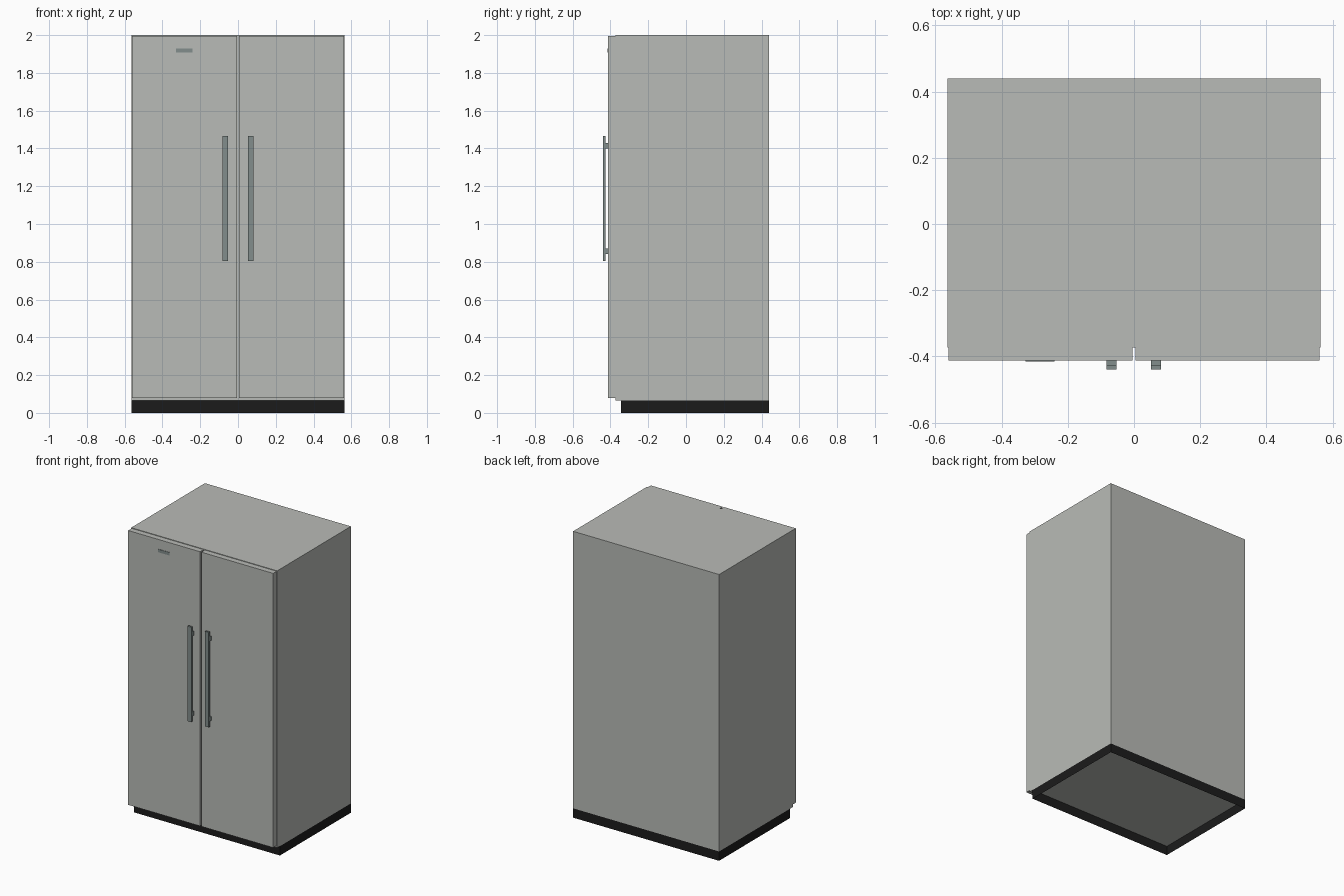
import bpy, bmesh

if "Cube" in bpy.data.objects:
    bpy.data.objects.remove(bpy.data.objects["Cube"])


def material(name, rgb):
    m = bpy.data.materials.new(name)
    m.diffuse_color = (*rgb, 1.0)
    m.use_nodes = True
    m.node_tree.nodes["Principled BSDF"].inputs["Base Color"].default_value = m.diffuse_color
    return m


STEEL = material("brushed steel", (0.485, 0.498, 0.473))
HANDLE = material("blue grey metal", (0.225, 0.27, 0.265))
BLACK = material("black plastic", (0.0112, 0.0112, 0.0112))


def boxes(name, mat, *extents, open_ends=False):
    """One object made of boxes, each (x0, x1, y0, y1, z0, z1)."""
    bm = bmesh.new()
    for x0, x1, y0, y1, z0, z1 in extents:
        verts = bmesh.ops.create_cube(bm, size=1)["verts"]
        for v in verts:
            v.co = (x0 if v.co.x < 0 else x1,
                    y0 if v.co.y < 0 else y1,
                    z0 if v.co.z < 0 else z1)
    bm.normal_update()
    if open_ends:
        ends = [f for f in bm.faces if abs(f.normal.z) > 0.5]
        bmesh.ops.delete(bm, geom=ends, context="FACES_ONLY")
    mesh = bpy.data.meshes.new(name)
    bm.to_mesh(mesh)
    bm.free()
    mesh.materials.append(mat)
    obj = bpy.data.objects.new(name, mesh)
    bpy.context.collection.objects.link(obj)
    return obj


# Cabinet
W, BACK, FACE, DOOR = 0.564, 0.44, -0.373, -0.412
boxes("cabinet", STEEL, (-W, W, FACE, BACK, 0.065, 2.0))

# Two doors with a narrow seam between them
boxes("left_door", STEEL, (-0.56, -0.005, DOOR, FACE, 0.08, 1.996))
boxes("right_door", STEEL, (0.005, 0.56, DOOR, FACE, 0.08, 1.996))

# Bar handles, each on two posts
for side, x in (("left", -0.068), ("right", 0.067)):
    x0, x1 = x - 0.015, x + 0.015
    boxes(side + "_handle", HANDLE,
          (x0, x1, -0.44, -0.426, 0.803, 1.466),
          (x0, x1, -0.426, DOOR, 0.84, 0.87),
          (x0, x1, -0.426, DOOR, 1.40, 1.43))

# Small plate on the left door
boxes("door_plate", HANDLE, (-0.328, -0.24, -0.415, DOOR, 1.908, 1.929))

# Recessed plinth, hollow underneath so the cabinet floor shows
boxes("plinth", BLACK, (-W, W, -0.343, BACK, 0.0, 0.065), open_ends=True)
